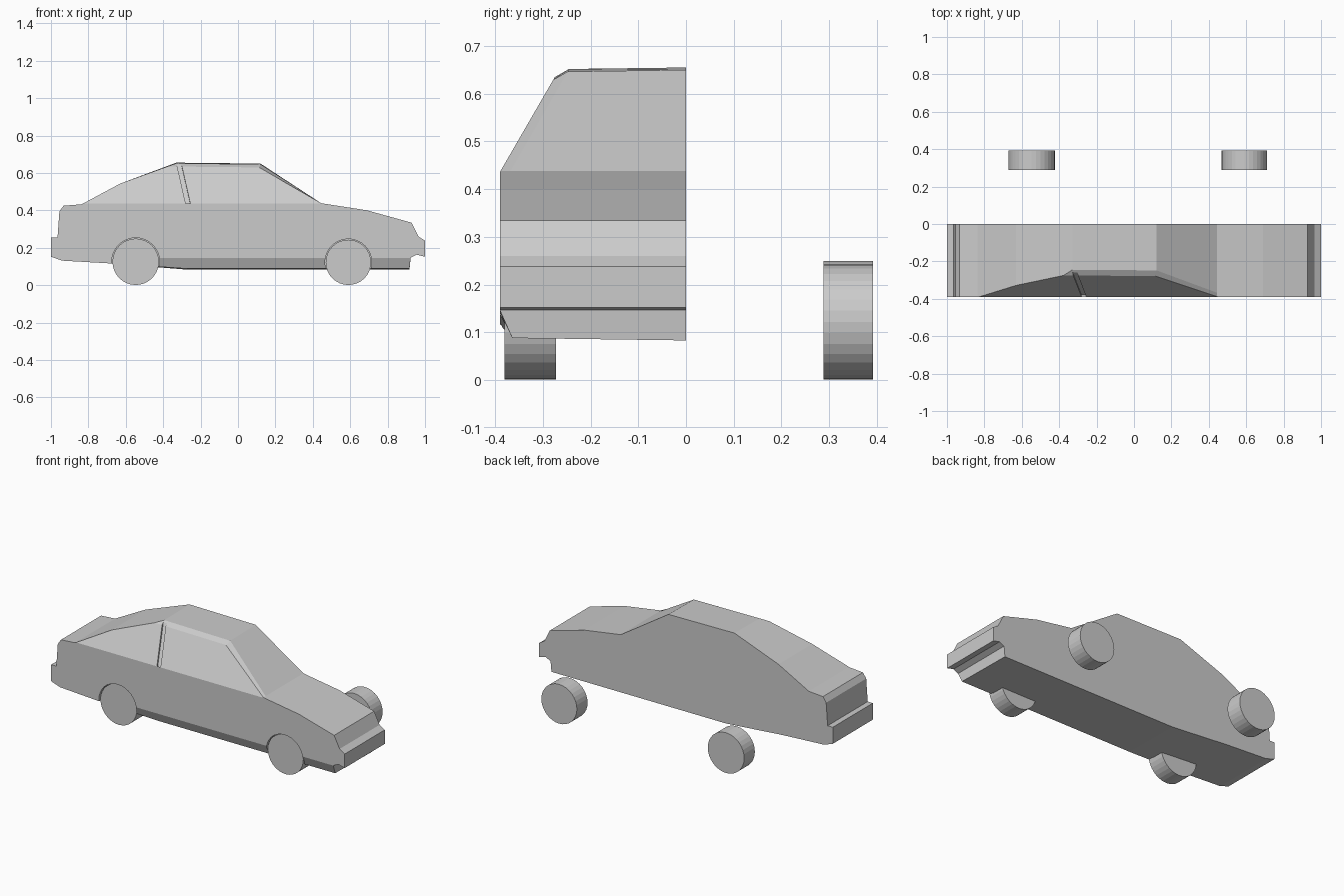
import bpy, bmesh, math
from mathutils import Vector

if "Cube" in bpy.data.objects:
    bpy.data.objects.remove(bpy.data.objects["Cube"])

SIDE = -0.39
BELT = Vector((0, SIDE, 0.436))
SLANT = Vector((0, -0.211, 0.122)).normalized()   # outward normal of the side windows


def to_object(name, bm):
    bmesh.ops.recalc_face_normals(bm, faces=bm.faces[:])
    me = bpy.data.meshes.new(name)
    bm.to_mesh(me)
    bm.free()
    ob = bpy.data.objects.new(name, me)
    bpy.context.collection.objects.link(ob)
    return ob


def disc(name, x, r, y0, y1, z, sides=32):
    bpy.ops.mesh.primitive_cylinder_add(vertices=sides, radius=r, depth=y1 - y0,
                                        location=(x, (y0 + y1) / 2, z),
                                        rotation=(math.pi / 2, 0, 0))
    ob = bpy.context.object
    ob.name = name
    return ob


def carve(target, cutter):
    mod = target.modifiers.new("cut", 'BOOLEAN')
    mod.operation = 'DIFFERENCE'
    mod.solver = 'EXACT'
    mod.object = cutter
    bpy.context.view_layer.objects.active = target
    bpy.ops.object.modifier_apply(modifier=mod.name)
    bpy.data.objects.remove(cutter)


# Body half: side profile extruded to the centre plane
profile = [(-1, .254), (-.965, .254), (-.955, .393), (-.933, .425), (-.837, .432),
           (-.63, .543), (-.33, .65), (.12, .645), (.445, .438), (.69, .40),
           (.928, .334), (.965, .26), (1, .238), (1, .152), (.955, .163),
           (.923, .147), (.917, .088), (-.27, .088), (-.42, .10), (-.66, .115),
           (-.94, .131), (-1, .152)]
bm = bmesh.new()
face = bm.faces.new([bm.verts.new((x, SIDE, z)) for x, z in profile])
ext = bmesh.ops.extrude_face_region(bm, geom=[face])
for v in ext['geom']:
    if isinstance(v, bmesh.types.BMVert):
        v.co.y = 0
        # slight crown on roof and floor
        v.co.z += .005 if v.co.z > .6 else (-.005 if v.co.z < .105 else 0)
bmesh.ops.recalc_face_normals(bm, faces=bm.faces[:])

# Sill line, tucked in underneath
bmesh.ops.bisect_plane(bm, geom=bm.verts[:] + bm.edges[:] + bm.faces[:],
                       plane_co=(0, 0, .146), plane_no=(0, 0, 1))
for v in bm.verts:
    if v.co.y < -.3 and v.co.z < .105:
        v.co.y = -.364

# Leaning cabin side
cut = bmesh.ops.bisect_plane(bm, geom=bm.verts[:] + bm.edges[:] + bm.faces[:],
                             plane_co=BELT, plane_no=SLANT, clear_outer=True)
rim = [e for e in cut['geom_cut'] if isinstance(e, bmesh.types.BMEdge)]
bmesh.ops.edgeloop_fill(bm, edges=rim)
bmesh.ops.recalc_face_normals(bm, faces=bm.faces[:])

# Chamfer along the roof and windscreen edge
edges = []
for e in rim:
    mid = (e.verts[0].co + e.verts[1].co) / 2
    if mid.x > -.2 and mid.z > .46:
        edges.append(e)
bmesh.ops.bevel(bm, geom=edges, offset=.02, segments=1, affect='EDGES')
body = to_object("car_body_half", bm)

# Pillar groove
gm = bmesh.new()
for x, z in [(-.335, .68), (-.31, .68), (-.255, .437), (-.28, .437)]:
    t = (z - BELT.z) / .211
    p = Vector((x, SIDE + .122 * t, z))
    for d in (-.01, .04):
        gm.verts.new(p + SLANT * d)
bmesh.ops.convex_hull(gm, input=gm.verts[:])
carve(body, to_object("groove_cutter", gm))

# Wheels, with snug arches on the body side
for end, x, r in (("front", .59, .122), ("rear", -.547, .125)):
    carve(body, disc("arch_cutter", x, r + .003, -.45, -.35, r))
    disc(end + "_wheel_near", x, r - .001, -.38, -.272, r)
    disc(end + "_wheel_far", x, r - .001, .288, .392, r)
